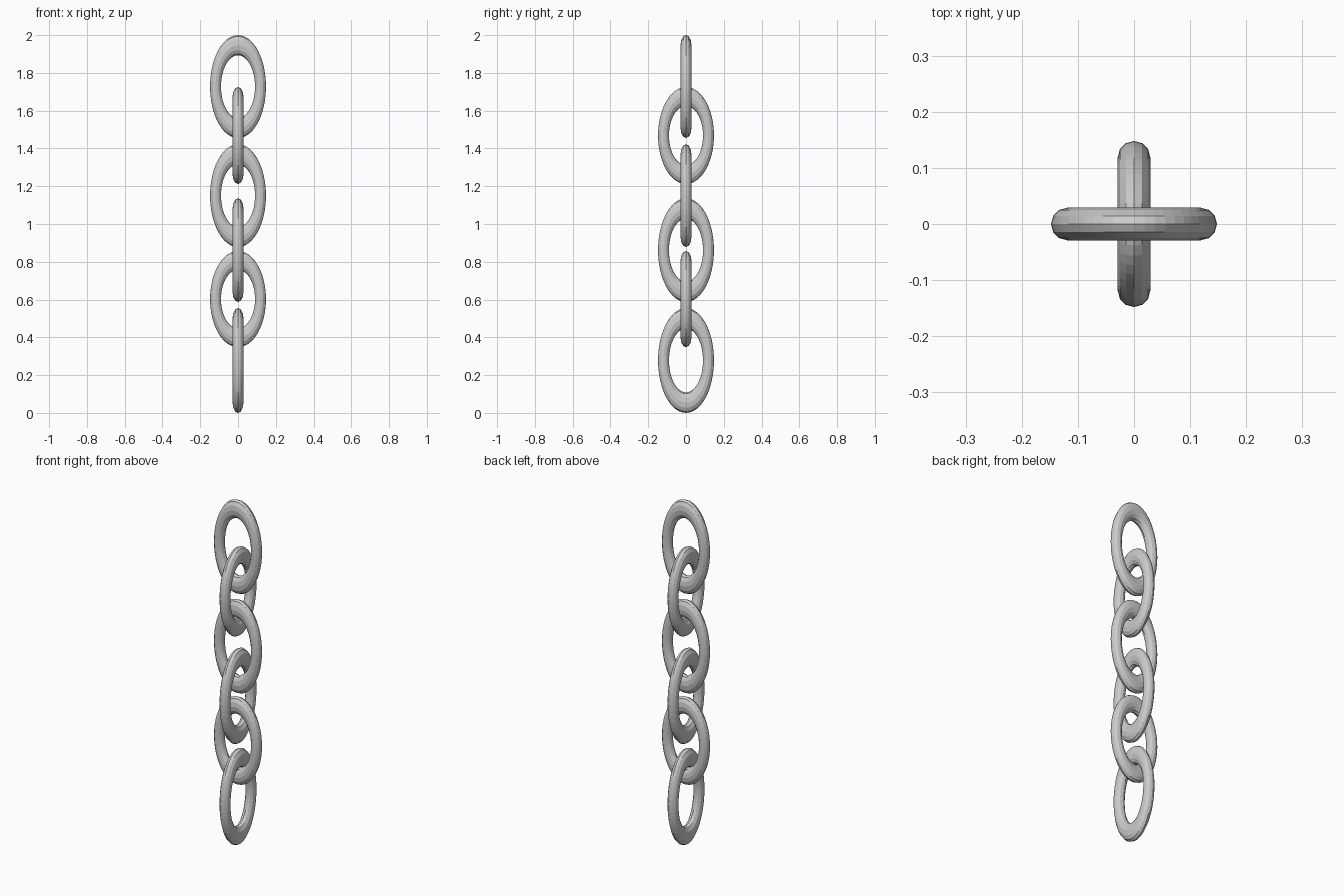
import bpy
import math

if "Cube" in bpy.data.objects:
    bpy.data.objects.remove(bpy.data.objects["Cube"])

MAJOR, MINOR = 0.119, 0.029
OUTER = MAJOR + MINOR

# Bottom and top height of each oval link, from the top of the chain down
spans = [(1.455, 2.0), (1.212, 1.725), (0.878, 1.422),
         (0.587, 1.136), (0.348, 0.857), (0.0, 0.555)]


def make_link(index, low, high):
    # Upright torus stretched vertically; every other link is turned a quarter
    bpy.ops.mesh.primitive_torus_add(major_radius=MAJOR, minor_radius=MINOR,
                                     major_segments=48, minor_segments=12)
    link = bpy.context.object
    link.name = f"chain_link_{index + 1}"
    link.scale = (1, (high - low) / (2 * OUTER), 1)
    link.rotation_euler = (math.pi / 2, 0, math.pi / 2 * (index % 2))
    link.location = (0, 0, (low + high) / 2)
    bpy.ops.object.transform_apply(location=False, rotation=True, scale=True)


for i, (low, high) in enumerate(spans):
    make_link(i, low, high)
